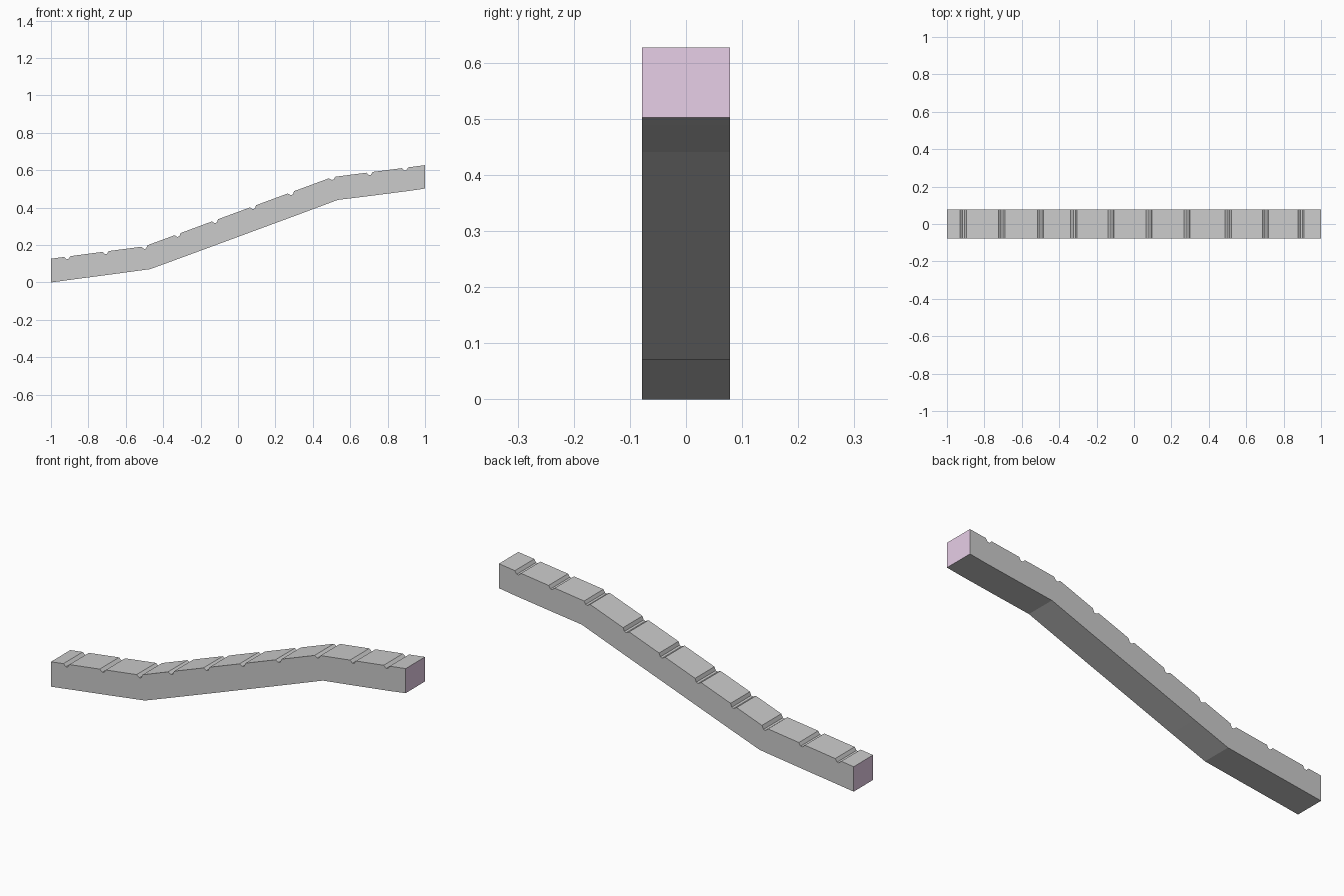
import bpy
import bmesh
import math
from mathutils import Vector

if "Cube" in bpy.data.objects:
    bpy.data.objects.remove(bpy.data.objects["Cube"])

HALF = 0.078             # half width in y
THICK = 0.1255           # stone height measured square to the slope
GROOVE, FLAT, DEPTH = 0.017, 0.005, 0.014

# Top line of the sloping coping, and the x of each joint between stones
TOP = [(-1, 0.127), (-0.5, 0.193), (0.503, 0.563), (1, 0.627)]
JOINTS = [-0.913, -0.708, -0.5, -0.323, -0.123, 0.08, 0.283, 0.503, 0.703, 0.893]


def top(x):
    for (x0, z0), (x1, z1) in zip(TOP, TOP[1:]):
        if x <= x1 + 1e-6:
            return z0 + (z1 - z0) * (x - x0) / (x1 - x0)
    return TOP[-1][1]


def down(x):
    """Unit vector pointing into the stone, mitred at the bends."""
    a, b = [math.atan2(top(x + s) - top(x + s - 0.02), 0.02) for s in (0, 0.02)]
    m = (a + b) / 2
    return Vector((math.sin(m), -math.cos(m)))


def surface(x, depth=0.0):
    return Vector((x, top(x))) + down(x) * depth if depth else Vector((x, top(x)))


# Each joint: left groove side, groove centre, right groove side, foot
cuts = []
for x in JOINTS:
    n = down(x)
    left = [surface(x - GROOVE), surface(x - FLAT) + n * DEPTH]
    right = [surface(x + FLAT) + n * DEPTH, surface(x + GROOVE)]
    cuts.append((left, surface(x) + n * DEPTH, right, surface(x, THICK)))

start = ([], Vector(TOP[0]), [], Vector((-1, 0)))
end = ([], Vector(TOP[-1]), [], Vector((1, 0.502)))
stations = [start] + cuts + [end]

# Sweep every stone profile through the width, without hidden faces at joints
bm = bmesh.new()


def vert(p, y):
    return bm.verts.new((p.x, y, p.y))


for a, b in zip(stations, stations[1:]):
    upper = [a[1]] + a[2] + b[0] + [b[1]]
    outline = [a[3], b[3]] + upper[::-1]
    front = [vert(p, -HALF) for p in outline]
    back = [vert(p, HALF) for p in outline]
    bm.faces.new(front)
    bm.faces.new(back[::-1])
    count = len(outline)
    for i in range(count):
        is_right, is_left = i == 1, i == count - 1
        is_cap = (is_right and b is end) or (is_left and a is start)
        if (is_right or is_left) and not is_cap:
            continue
        j = (i + 1) % count
        face = bm.faces.new((front[j], front[i], back[i], back[j]))
        face.material_index = int(is_cap)

bmesh.ops.remove_doubles(bm, verts=bm.verts, dist=1e-5)
bmesh.ops.recalc_face_normals(bm, faces=bm.faces)
mesh = bpy.data.meshes.new("stone_coping")
bm.to_mesh(mesh)
bm.free()

# Grey stone with tinted end faces
for name, colour in (("stone", (0.8, 0.8, 0.78, 1)), ("end_face", (0.80, 0.62, 0.80, 1))):
    mat = bpy.data.materials.new(name)
    mat.diffuse_color = colour
    mat.use_nodes = True
    mat.node_tree.nodes["Principled BSDF"].inputs["Base Color"].default_value = mat.diffuse_color
    mesh.materials.append(mat)

coping = bpy.data.objects.new("stone_coping", mesh)
bpy.context.collection.objects.link(coping)
